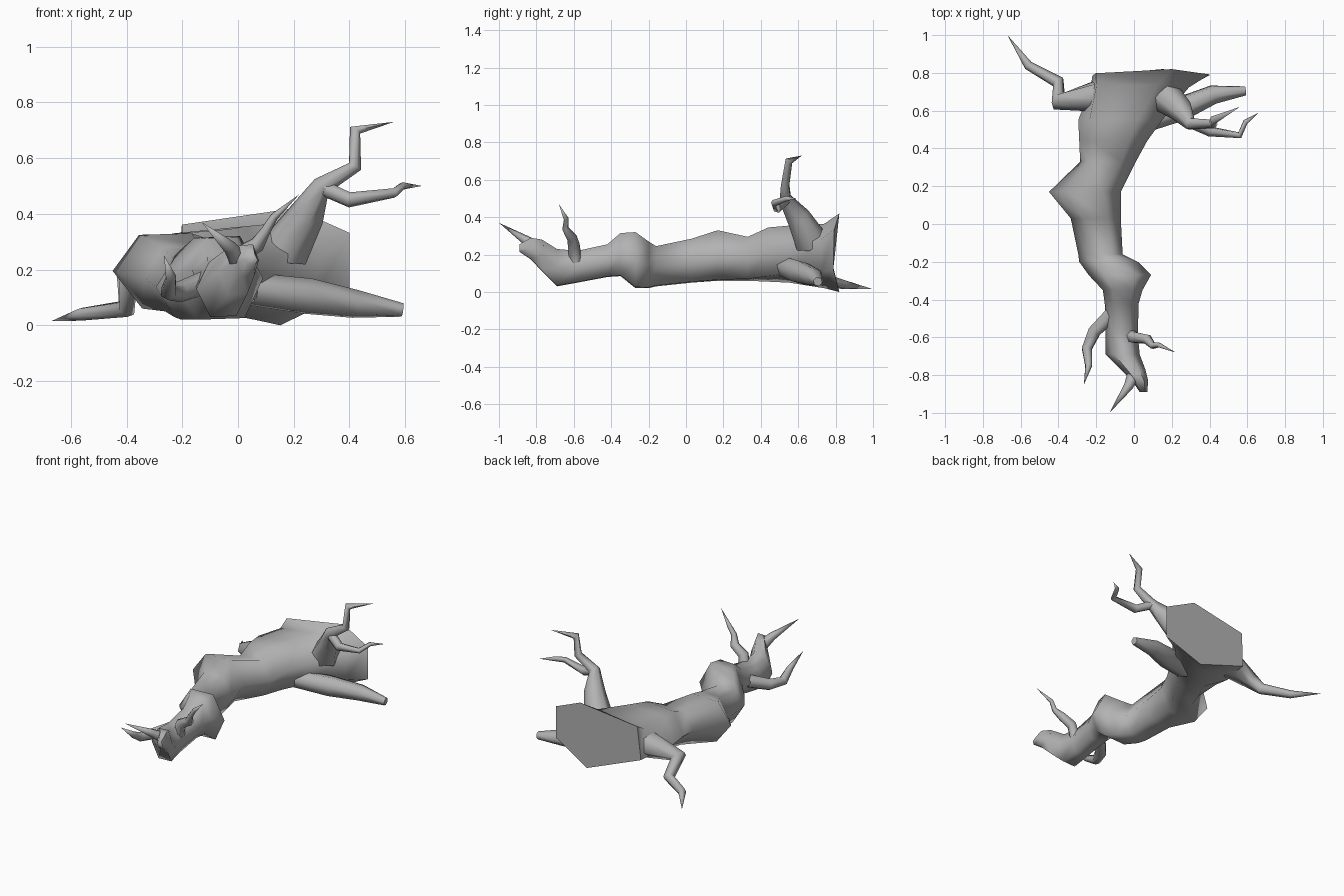
import bpy, bmesh, math
from mathutils import Vector

cube = bpy.data.objects.get("Cube")
if cube:
    bpy.data.objects.remove(cube, do_unlink=True)

bark = bpy.data.materials.new("grey_bark")
bark.use_nodes = True
bark.diffuse_color = (0.45, 0.45, 0.45, 1)
bark.node_tree.nodes["Principled BSDF"].inputs["Base Color"].default_value = (0.45, 0.45, 0.45, 1)


def skin_rings(name, rings):
    """Bridge matching rings of points, cap both ends and shade smooth."""
    bm = bmesh.new()
    loops = [[bm.verts.new(p) for p in ring] for ring in rings]
    n = len(loops[0])
    for a, b in zip(loops, loops[1:]):
        for i in range(n):
            j = (i + 1) % n
            bm.faces.new((a[i], a[j], b[j], b[i]))
    bm.faces.new(loops[0])
    bm.faces.new(loops[-1])
    bmesh.ops.remove_doubles(bm, verts=bm.verts, dist=0.0005)
    bmesh.ops.recalc_face_normals(bm, faces=bm.faces)
    mesh = bpy.data.meshes.new(name)
    bm.to_mesh(mesh)
    bm.free()
    mesh.materials.append(bark)
    obj = bpy.data.objects.new(name, mesh)
    bpy.context.collection.objects.link(obj)
    bpy.ops.object.select_all(action='DESELECT')
    obj.select_set(True)
    bpy.context.view_layer.objects.active = obj
    bpy.ops.object.shade_smooth_by_angle(angle=math.radians(70))


def branch(name, path, sides=6):
    """Tapered crooked limb; each path entry is x, y, z, radius."""
    pts = [Vector(p[:3]) for p in path]
    rings, side = [], None
    for i, p in enumerate(pts):
        before = (p - pts[i - 1]).normalized() if i else Vector()
        after = (pts[i + 1] - p).normalized() if i + 1 < len(pts) else Vector()
        along = (before + after).normalized()
        side = along.orthogonal() if side is None else side - along * side.dot(along)
        side.normalize()
        up = along.cross(side)
        r = max(path[i][3], 0.0001)
        rings.append([p + r * (side * math.cos(t) + up * math.sin(t))
                      for t in (math.tau * k / sides for k in range(sides))])
    skin_rings(name, rings)


# Trunk: hexagons fitted to each section (y, x min, x max, z min, z max),
# easing from the uneven sawn end to a flat-bottomed shape with a side knot
sawn = ((1, .79), (1, .29), (.6, 0), (0, .33), (.03, .86), (.68, 1))
flat = ((1, .5), (.8, .02), (.28, 0), (0, .5), (.25, .98), (.75, 1))
sections = (
    (.785, -.22, .40, .00, .42),
    (.72, -.23, .29, .02, .365),
    (.55, -.295, .15, .05, .355),
    (.44, -.29, .07, .055, .345),
    (.33, -.285, .01, .06, .295),
    (.17, -.45, -.07, .06, .33),
    (.03, -.335, -.07, .05, .285),
    (-.16, -.295, -.06, .03, .245),
    (-.2, -.29, .02, .02, .27),
    (-.27, -.24, .09, .02, .32),
    (-.35, -.165, .045, .085, .315),
    (-.42, -.155, .025, .08, .255),
    (-.58, -.15, .02, .05, .22),
    (-.69, -.15, .03, .03, .23),
    (-.77, -.07, .06, .11, .28),
    (-.83, -.01, .075, .175, .29),
    (-.89, .03, .07, .215, .255),
)
rings = []
for y, x0, x1, z0, z1 in sections:
    ease = min(1, (sections[0][0] - y) / .5)
    ring = []
    for a, b in zip(sawn, flat):
        u, v = Vector(a).lerp(Vector(b), ease)
        flare = (1 - ease) ** 4 * .28 * abs(v - .5) ** 3
        ring.append((x0 + u * (x1 - x0), y + flare, z0 + v * (z1 - z0)))
    rings.append(ring)
skin_rings("trunk", rings)

# Limbs at the thick back end
branch("back_right_branch", [(-.18, .68, .2, .09), (-.4, .65, .16, .05), (-.4, .75, .06, .035),
                             (-.56, .84, .04, .025), (-.67, 1, .015, 0)])
branch("back_left_root", [(.05, .54, .13, .06), (.25, .61, .105, .066),
                          (.42, .685, .077, .052), (.59, .705, .055, .025)])
branch("upper_branch", [(.17, .67, .27, .09), (.25, .6, .4, .065), (.3, .53, .5, .035),
                        (.42, .53, .57, .025), (.42, .55, .7, .022), (.56, .62, .73, 0)])
branch("upper_branch_fork", [(.29, .54, .5, .03), (.4, .49, .45, .028), (.56, .47, .475, .018),
                             (.59, .54, .5, .014), (.66, .59, .5, 0)])

# Limbs at the thin front end
branch("front_left_branch", [(-.02, -.59, .16, .035), (0, -.6, .25, .033), (.07, -.61, .29, .028),
                             (.1, -.645, .34, .018), (.13, -.64, .39, .014), (.22, -.68, .47, 0)])
branch("front_right_branch", [(-.1, -.46, .16, .045), (-.21, -.57, .12, .038), (-.25, -.66, .12, .03),
                              (-.24, -.75, .17, .02), (-.265, -.85, .25, 0)])
branch("front_tip_branch", [(.01, -.77, .22, .04), (-.03, -.86, .28, .025), (-.13, -1, .37, 0)])
